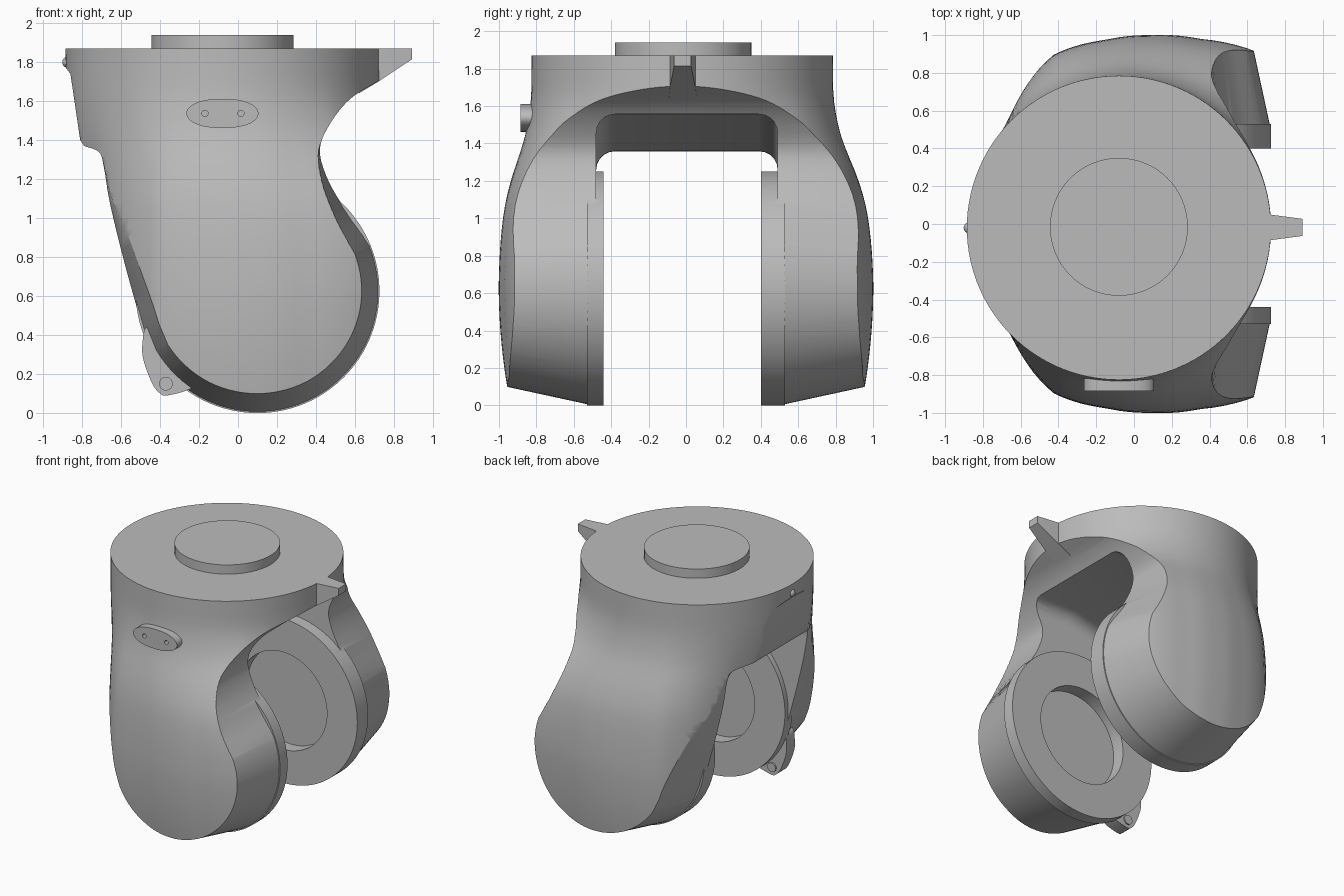
import bpy, bmesh, math
from mathutils import Vector, Matrix

if "Cube" in bpy.data.objects:
    bpy.data.objects.remove(bpy.data.objects["Cube"], do_unlink=True)

grey = bpy.data.materials.new("plain_grey")
grey.use_nodes = True
COLOUR = (0.5, 0.5, 0.5, 1)
grey.diffuse_color = COLOUR
for node in grey.node_tree.nodes:
    if node.type == 'BSDF_PRINCIPLED':
        node.inputs["Base Color"].default_value = COLOUR


def finish(name, bm):
    bmesh.ops.recalc_face_normals(bm, faces=bm.faces[:])
    mesh = bpy.data.meshes.new(name)
    bm.to_mesh(mesh)
    bm.free()
    obj = bpy.data.objects.new(name, mesh)
    bpy.context.collection.objects.link(obj)
    mesh.materials.append(grey)
    return obj


def loft_mesh(rings):
    """Skin a stack of equal rings and cap both ends."""
    bm = bmesh.new()
    loops = [[bm.verts.new(p) for p in ring] for ring in rings]
    for a, b in zip(loops, loops[1:]):
        for i in range(len(a)):
            j = (i + 1) % len(a)
            bm.faces.new((a[i], a[j], b[j], b[i]))
    bm.faces.new(loops[0])
    bm.faces.new(loops[-1])
    return bm


def slab(name, profile, y0, y1):
    """Extrude an (x, z) profile along y."""
    return finish(name, loft_mesh([[(x, y, z) for x, z in profile] for y in (y0, y1)]))


def disc(name, centre, radius, depth, axis='Z', sides=64):
    bm = bmesh.new()
    turn = Matrix.Rotation(math.pi / 2, 4, 'X') if axis == 'Y' else Matrix()
    bmesh.ops.create_cone(bm, cap_ends=True, segments=sides, radius1=radius, radius2=radius,
                          depth=depth, matrix=Matrix.Translation(centre) @ turn)
    return finish(name, bm)


def combine(target, tool, operation):
    mod = target.modifiers.new(operation, 'BOOLEAN')
    mod.operation, mod.solver, mod.object = operation, 'EXACT', tool
    bpy.context.view_layer.objects.active = target
    bpy.ops.object.modifier_apply(modifier=mod.name)
    bpy.data.objects.remove(tool, do_unlink=True)


def smooth(points, steps=5):
    """Catmull-Rom curve through the points."""
    pts = [Vector(p) for p in points]
    pts = [2 * pts[0] - pts[1]] + pts + [2 * pts[-1] - pts[-2]]
    out = []
    for a, b, c, d in zip(pts, pts[1:], pts[2:], pts[3:]):
        for k in range(steps):
            t = k / steps
            out.append(0.5 * (2 * b + (c - a) * t + (2 * a - 5 * b + 4 * c - d) * t * t
                              + (3 * b - a - 3 * c + d) * t ** 3))
    return out + [pts[-2]]


def lookup(table, x):
    for (x0, y0), (x1, y1) in zip(table, table[1:]):
        if x <= x1:
            return y0 + (y1 - y0) * (x - x0) / (x1 - x0)
    return table[-1][1]


# Housing: horizontal slices blending from a round top to wide cheeks
MID, TOP, RADIUS = -0.08, 1.87, 0.805
cheek = [(0.8, 0), (0.8, 0.45), (0.72, 0.88), (0.6, 0.93), (0.35, 0.98), (0.08, 1.0), (-0.15, 0.975),
         (-0.3, 0.945), (-0.42, 0.9), (-0.55, 0.77), (-0.65, 0.6), (-0.72, 0.4), (-0.8, 0)]
polar = [(math.atan2(y, x - MID), math.hypot(x - MID, y)) for x, y in cheek]
blend = [(0, 1), (0.65, 1), (1.0, 0.88), (1.2, 0.65), (1.4, 0.28), (1.5, 0.14), (1.65, 0.02), (TOP, 0)]
blend = [tuple(p) for p in smooth(blend)]
rings = []
for k in range(33):
    z = -0.1 + (TOP + 0.1) * k / 32
    t = min(1, max(0, lookup(blend, max(z, 0))))
    squash = 1 - 0.15 * max(0, 0.65 - z) ** 2
    ring = []
    for s in range(120):
        ang = math.tau * s / 120
        fold = min(ang, math.tau - ang)
        r = RADIUS + t * (lookup(polar, fold) - RADIUS)
        ring.append((MID + r * math.cos(ang), -0.02 * (1 - t) + squash * r * math.sin(ang), z))
    rings.append(ring)
housing = finish("housing", loft_mesh(rings))

# Side outline with scooped front edge and round foot, tapering outward
AX, AZ, FOOT = 0.1, 0.625, 0.625
scoop = smooth([(0.89, 1.81), (0.715, 1.70), (0.574, 1.61), (0.47, 1.48), (0.42, 1.35),
                (0.46, 1.2), (0.55, 1.044), (0.64, 0.92)])
foot = [Vector((AX + FOOT * math.cos(a), AZ + FOOT * math.sin(a)))
        for a in (math.radians(22 - 4 * i) for i in range(44))]
rear = smooth([(-0.487, 0.427), (-0.58, 0.76), (-0.656, 1.07), (-0.69, 1.27), (-0.715, 1.34), (-0.79, 1.37)], 4)
collar = [Vector(p) for p in ((-0.81, 1.4), (-0.86, 1.74), (-0.89, 1.78), (-0.89, 2.0), (0.95, 2.0))]
outline = scoop + foot + rear + collar


def inset(amount):
    out = []
    for i, p in enumerate(outline):
        d = (outline[(i + 1) % len(outline)] - outline[i - 1]).normalized()
        weight = min(1, max(0, (1.4 - p.y) / 0.5))
        out.append(p + Vector((d.y, -d.x)) * amount * weight)
    return out


trim = finish("trim", loft_mesh([[(p.x, y, p.y) for p in inset(a)]
                                 for y, a in ((-1.1, 0.13), (-0.5, 0), (0.5, 0), (1.1, 0.13))]))
combine(housing, trim, 'INTERSECT')

# Wheel bay with rounded upper corners
bay = slab("bay", [(-1.2, -0.3), (-1.2, 1.35), (-0.65, 1.36), (0.2, 1.55), (1.2, 1.57), (1.2, -0.3)], -0.48, 0.49)
bm = bmesh.new()
bm.from_mesh(bay.data)
ridge = [e for e in bm.edges if all(v.co.z > 1 for v in e.verts)
         and abs(e.verts[0].co.y - e.verts[1].co.y) < 0.01]
bmesh.ops.bevel(bm, geom=ridge, offset=0.1, segments=5, profile=0.5, affect='EDGES')
bm.to_mesh(bay.data)
bm.free()
combine(housing, bay, 'DIFFERENCE')

# Round inner bosses with a shallow recess
for y0, y1, floor in ((-0.44, -0.53, -0.54), (0.40, 0.53, 0.5)):
    combine(housing, disc("boss", (AX, (y0 + y1) / 2, AZ), FOOT + 0.001, abs(y1 - y0), 'Y', 96), 'UNION')
    combine(housing, disc("recess", (AX, floor / 2, AZ), 0.37, abs(floor), 'Y'), 'DIFFERENCE')

# Mounting plug on the top
plug = disc("mounting_plug", (MID, -0.015, 1.9), 0.365, 0.08)

# Pointer tab, narrowing to its tip
tab = finish("pointer_tab", loft_mesh([
    [(x, -0.018 + s * w, z) for s, z in ((-1, low), (1, low), (1, TOP), (-1, TOP))]
    for x, w, low in ((0.62, 0.075, 1.64), (0.72, 0.068, 1.70), (0.893, 0.045, 1.815))]))

# Oval button with two pin holes
oval = [(MID + 0.185 * math.copysign(abs(math.cos(a)) ** 0.85, math.cos(a)), 1.537 + 0.075 * math.sin(a))
        for a in (math.tau * i / 48 for i in range(48))]
button = slab("oval_button", oval, -0.885, -0.74)
for dx in (-0.09, 0.095):
    combine(button, disc("pin_hole", (MID + dx, -0.88, 1.537), 0.016, 0.06, 'Y', 16), 'DIFFERENCE')

# Brake fin with its pivot on the front arm
fin_shape = smooth([(-0.3, 0.5), (-0.46, 0.45), (-0.49, 0.36), (-0.485, 0.27), (-0.44, 0.15), (-0.4, 0.1),
                    (-0.36, 0.09), (-0.24, 0.125), (-0.15, 0.2)], 4)
fin = slab("brake_fin", fin_shape, -0.61, -0.51)
pivot = disc("fin_pivot", (-0.37, -0.56, 0.15), 0.035, 0.12, 'Y', 24)

# Small catch on the rear of the collar
bm = bmesh.new()
bmesh.ops.create_uvsphere(bm, u_segments=16, v_segments=10, radius=0.03,
                          matrix=Matrix.Translation((-0.872, -0.02, 1.8)))
catch = finish("rear_catch", bm)

for obj in (housing, plug, tab, button, fin, pivot, catch):
    bpy.ops.object.select_all(action='DESELECT')
    obj.select_set(True)
    bpy.context.view_layer.objects.active = obj
    bpy.ops.object.shade_smooth_by_angle(angle=math.radians(30))
